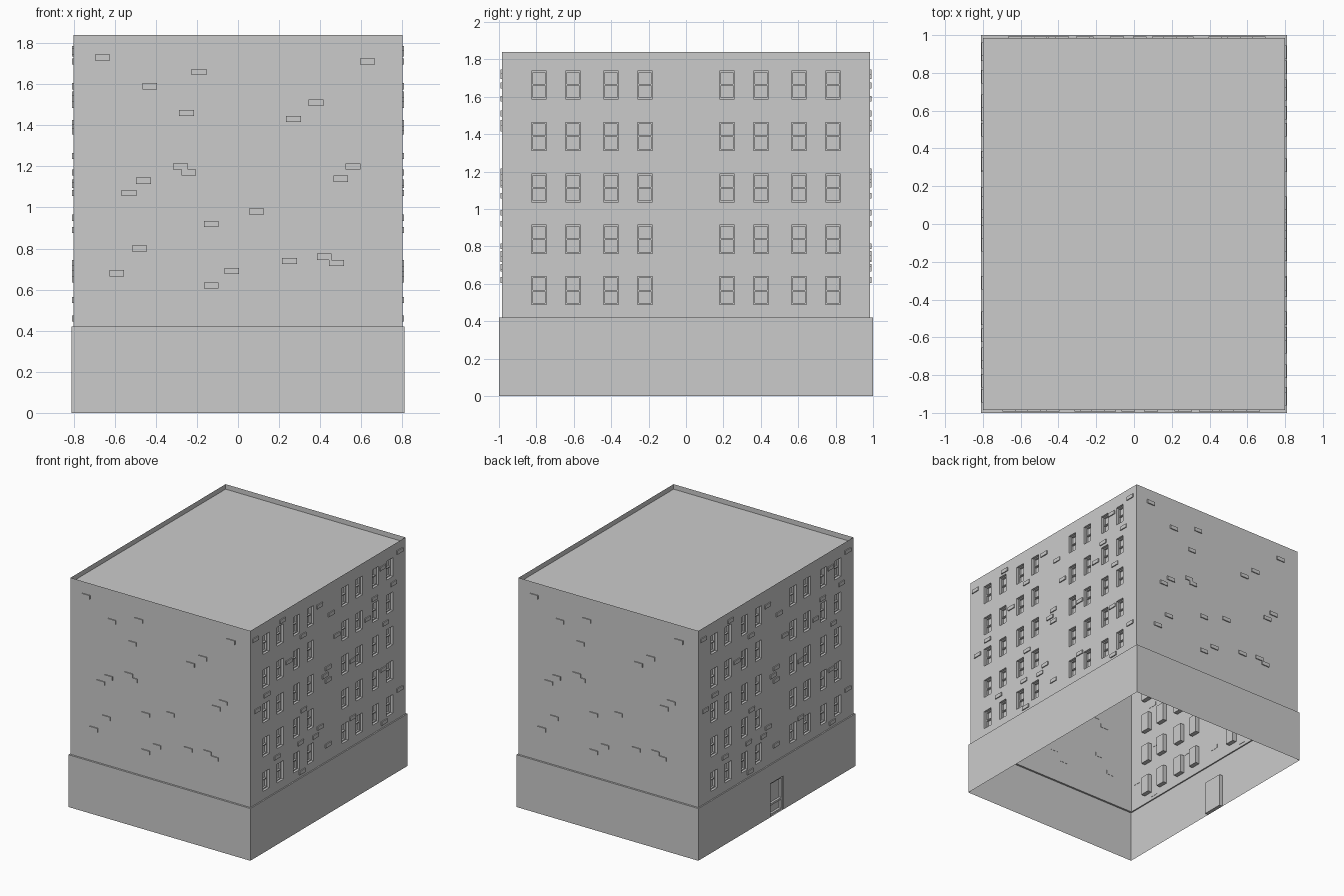
import bpy, bmesh
from math import pi
from mathutils import Matrix

if "Cube" in bpy.data.objects:
    bpy.data.objects.remove(bpy.data.objects["Cube"])

HX, HY = 0.80, 0.985        # upper body half sizes
BX, BY = 0.81, 1.0          # base half sizes
Z1, Z2 = 0.42, 1.84         # base top, parapet top
HALF_TURN = Matrix.Rotation(pi, 4, 'Z')


def finish(name, bm, turned=False):
    """Turn a bmesh into an object, optionally with a copy rotated to the opposite side."""
    bmesh.ops.remove_doubles(bm, verts=bm.verts, dist=1e-5)
    mesh = bpy.data.meshes.new(name)
    bm.to_mesh(mesh)
    bm.free()
    for i in range(2 if turned else 1):
        ob = bpy.data.objects.new(name if i == 0 else name + "_opposite", mesh)
        bpy.context.collection.objects.link(ob)
        if i:
            ob.matrix_world = HALF_TURN


def quad(bm, *pts):
    return bm.faces.new([bm.verts.new(p) for p in pts])


def box(bm, lo, hi):
    size = [b - a for a, b in zip(lo, hi)]
    mid = [(a + b) / 2 for a, b in zip(lo, hi)]
    bmesh.ops.create_cube(bm, size=1, matrix=Matrix.Translation(mid) @ Matrix.Diagonal((*size, 1)))


def wall_with_holes(name, x, half, z0, z1, ys, zs, depth, turned):
    """Wall facing +x; ys/zs are hole ranges, each hole gets reveals of the given depth."""
    bm = bmesh.new()
    ycuts = sorted({-half, half, *[v for r in ys for v in r]})
    zcuts = sorted({z0, z1, *[v for r in zs for v in r]})
    for a, b in zip(ycuts, ycuts[1:]):
        for c, d in zip(zcuts, zcuts[1:]):
            if (a, b) in ys and (c, d) in zs:
                i = x - depth
                quad(bm, (x, a, c), (x, b, c), (i, b, c), (i, a, c))
                quad(bm, (x, b, d), (x, a, d), (i, a, d), (i, b, d))
                quad(bm, (x, a, d), (x, a, c), (i, a, c), (i, a, d))
                quad(bm, (x, b, c), (x, b, d), (i, b, d), (i, b, c))
            else:
                quad(bm, (x, a, c), (x, b, c), (x, b, d), (x, a, d))
    if turned is None:      # build only on the opposite side
        bmesh.ops.transform(bm, matrix=HALF_TURN, verts=bm.verts)
    finish(name, bm, bool(turned))


def frame(bm, x0, x1, yr, zr, t, rail):
    """Rectangular frame with one horizontal rail and a flat panel behind it."""
    (a, b), (c, d) = yr, zr
    box(bm, (x0, a, c), (x1, a + t, d))
    box(bm, (x0, b - t, c), (x1, b, d))
    box(bm, (x0, a + t, d - t), (x1, b - t, d))
    box(bm, (x0, a + t, c), (x1, b - t, c + t))
    box(bm, (x0, a + t, rail - t / 2), (x1, b - t, rail + t / 2))
    quad(bm, (x0, a, c), (x0, b, c), (x0, b, d), (x0, a, d))


# Window grid
cols = [(y - 0.04, y + 0.04) for y in (-0.785, -0.605, -0.40, -0.22, 0.22, 0.40, 0.605, 0.785)]
rows = [(0.488 + 0.275 * i, 0.638 + 0.275 * i) for i in range(5)]

# Side walls with window openings, and the windows
wall_with_holes("side_wall", HX, HY, Z1, Z2, cols, rows, 0.035, True)
bm = bmesh.new()
for yr in cols:
    for zr in rows:
        frame(bm, HX - 0.035, HX - 0.02, yr, zr, 0.008, sum(zr) / 2)
finish("side_windows", bm, True)

# Plain front and back walls
bm = bmesh.new()
quad(bm, (-HX, -HY, Z1), (HX, -HY, Z1), (HX, -HY, Z2), (-HX, -HY, Z2))
finish("front_wall", bm, True)

# Parapet top, inner faces and sunken roof
bm = bmesh.new()
f = quad(bm, (-HX, -HY, Z2), (HX, -HY, Z2), (HX, HY, Z2), (-HX, HY, Z2))
bmesh.ops.inset_region(bm, faces=[f], thickness=0.019)
for v in f.verts:
    v.co.z = Z2
ext = bmesh.ops.extrude_discrete_faces(bm, faces=[f])["faces"][0]
rim = [v.co.copy() for v in ext.verts]
for v in ext.verts:
    v.co.z -= 0.04
for i in range(4):
    p, q = rim[i], rim[(i + 1) % 4]
    pl, ql = p.copy(), q.copy()
    pl.z = ql.z = Z2 - 0.04
    quad(bm, q, p, pl, ql)
finish("roof_and_parapet", bm)

# Base: plain walls, ledge on top, door wall on the left
bm = bmesh.new()
quad(bm, (-BX, -BY, 0), (BX, -BY, 0), (BX, -BY, Z1), (-BX, -BY, Z1))
quad(bm, (BX, BY, 0), (-BX, BY, 0), (-BX, BY, Z1), (BX, BY, Z1))
quad(bm, (BX, -BY, 0), (BX, BY, 0), (BX, BY, Z1), (BX, -BY, Z1))
outer = [(-BX, -BY, Z1), (BX, -BY, Z1), (BX, BY, Z1), (-BX, BY, Z1)]
inner = [(-HX, -HY, Z1), (HX, -HY, Z1), (HX, HY, Z1), (-HX, HY, Z1)]
for i in range(4):
    j = (i + 1) % 4
    quad(bm, outer[i], outer[j], inner[j], inner[i])
finish("base", bm)
door_y, door_z = (-0.085, 0.085), (0.0, 0.27)
wall_with_holes("base_door_wall", BX, BY, 0, Z1, [door_y], [door_z], 0.03, None)
bm = bmesh.new()
frame(bm, BX - 0.03, BX - 0.012, door_y, door_z, 0.015, 0.09)
bmesh.ops.transform(bm, matrix=HALF_TURN, verts=bm.verts)
finish("door", bm)

# Scattered raised bricks: (along wall, height)
front_bricks = [(-.66, 1.73), (-.43, 1.59), (-.19, 1.66), (-.25, 1.46), (.63, 1.71), (.38, 1.51),
                (.27, 1.43), (-.46, 1.13), (-.53, 1.07), (-.28, 1.20), (-.24, 1.17), (.56, 1.20),
                (.50, 1.14), (-.13, .92), (.09, .98), (-.48, .80), (-.59, .68), (.25, .74),
                (-.13, .62), (-.03, .69), (.42, .76), (.48, .73)]
side_bricks = [(.91, 1.76), (.69, 1.71), (.83, 1.53), (.59, 1.50), (-.58, 1.77), (-.11, 1.71),
               (.04, 1.59), (-.925, 1.75), (-.50, 1.41), (-.32, 1.55), (.50, 1.37), (.11, 1.39),
               (.73, 1.25), (.31, 1.11), (.91, .65), (.70, .89), (-.10, .73), (-.16, .68),
               (0, .55), (.31, .65), (.71, .46), (-.65, .70), (-.35, .70), (-.90, 1.17),
               (-.78, 1.25), (-.33, .46), (-.31, .95), (0, 1.17), (-.04, 1.12), (0, 1.07)]
W, H, OUT = 0.036, 0.015, 0.008
bm = bmesh.new()
for x, z in front_bricks:
    box(bm, (x - W, -HY - OUT, z - H), (x + W, -HY + 0.002, z + H))
finish("front_bricks", bm, True)
bm = bmesh.new()
for y, z in side_bricks:
    box(bm, (HX - 0.002, y - W, z - H), (HX + OUT, y + W, z + H))
finish("side_bricks", bm, True)
